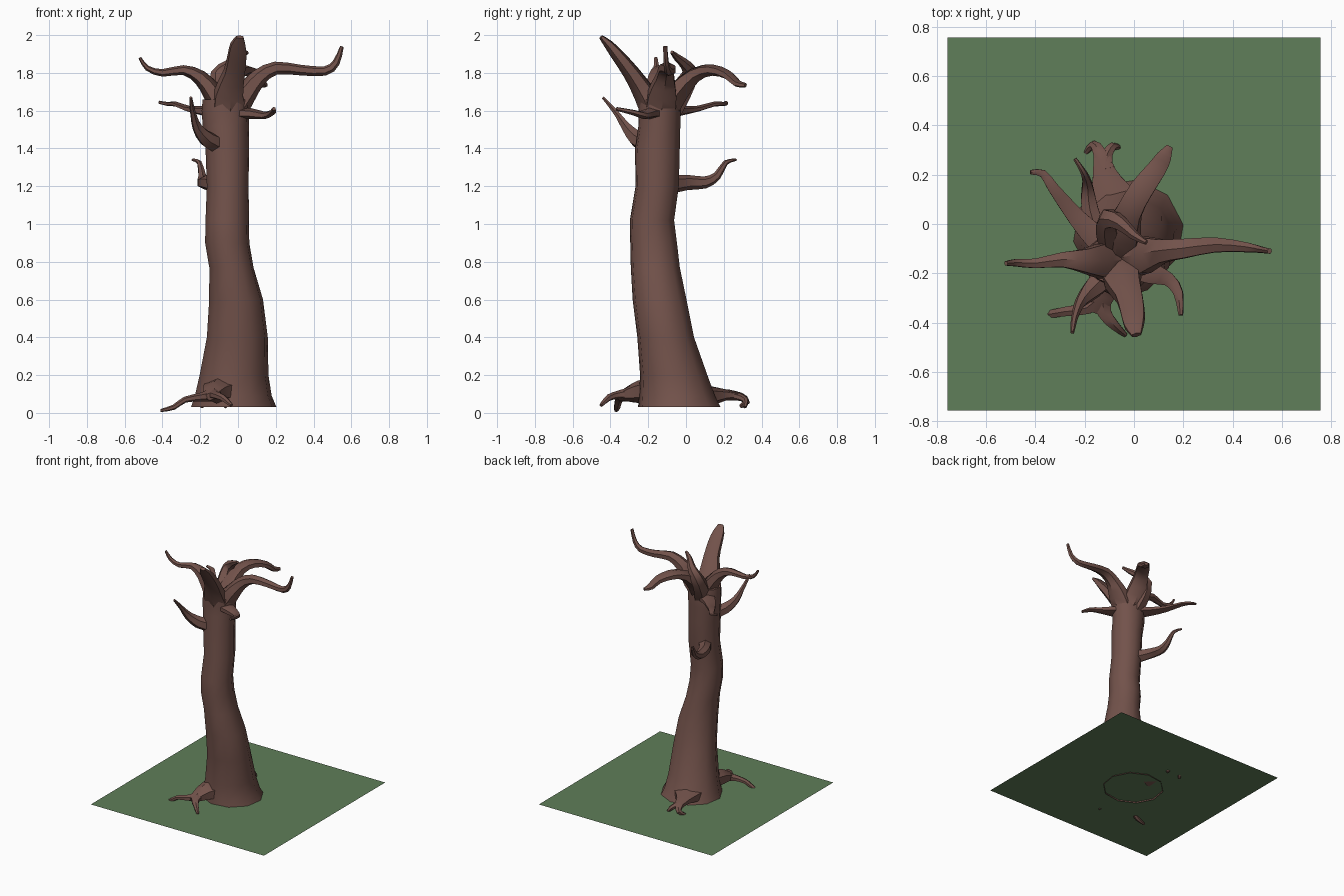
import bpy, bmesh, math
from mathutils import Vector


def material(name, color):
    m = bpy.data.materials.new(name)
    m.diffuse_color = (*color, 1)
    return m


BARK = material("bark", (0.17, 0.085, 0.07))
GRASS = material("grass", (0.115, 0.21, 0.10))


def finish(name, bm, mat, angle=45):
    bmesh.ops.recalc_face_normals(bm, faces=bm.faces)
    mesh = bpy.data.meshes.new(name)
    bm.to_mesh(mesh)
    bm.free()
    ob = bpy.data.objects.new(name, mesh)
    bpy.context.collection.objects.link(ob)
    mesh.materials.append(mat)
    bpy.ops.object.select_all(action='DESELECT')
    ob.select_set(True)
    bpy.context.view_layer.objects.active = ob
    bpy.ops.object.shade_smooth_by_angle(angle=math.radians(angle))
    return ob


def skin(bm, rings, cap_start, cap_end):
    rings = [[bm.verts.new(p) for p in r] for r in rings]
    n = len(rings[0])
    for a, b in zip(rings, rings[1:]):
        for i in range(n):
            j = (i + 1) % n
            bm.faces.new((a[i], a[j], b[j], b[i]))
    if cap_start:
        bm.faces.new(rings[0])
    if cap_end:
        bm.faces.new(rings[-1])


def smooth_path(pts, steps=2):
    # Catmull-Rom refinement of (x, y, z, width, thickness) rows
    p = [Vector(q) for q in pts]
    p = [p[0] * 2 - p[1]] + p + [p[-1] * 2 - p[-2]]
    out = []
    for a, b, c, d in zip(p, p[1:], p[2:], p[3:]):
        for k in range(steps):
            t = k / steps
            out.append(0.5 * (2 * b + (c - a) * t + (2 * a - 5 * b + 4 * c - d) * t * t
                              + (3 * b - a - 3 * c + d) * t ** 3))
    return out + [p[-2]]


def limb(name, pts, sides=6):
    # tapered tube, half-width sideways and half-thickness upward
    path = smooth_path(pts)
    rings, side = [], None
    for i, q in enumerate(path):
        lo, hi = path[max(i - 1, 0)], path[min(i + 1, len(path) - 1)]
        d = (Vector(hi[:3]) - Vector(lo[:3])).normalized()
        if side is None:
            flat = Vector(pts[-1][:3]) - Vector(pts[0][:3])
            side = Vector((flat.y, -flat.x, 0))
        side = (side - d * side.dot(d)).normalized()
        up = side.cross(d)
        ring = []
        for k in range(sides):
            a = math.tau * k / sides + math.pi / 2
            ring.append(Vector(q[:3]) + side * q[3] * math.cos(a) + up * q[4] * math.sin(a))
        rings.append(ring)
    bm = bmesh.new()
    skin(bm, rings, True, True)
    return finish(name, bm, BARK)


# ground patch
bm = bmesh.new()
bmesh.ops.create_grid(bm, x_segments=1, y_segments=1, size=0.757)
for v in bm.verts:
    v.co.z = 0.04
finish("ground_patch", bm, GRASS)

# trunk: z, min x, max x, min y, max y
sections = [(0.03, -0.245, 0.20, -0.25, 0.18), (0.09, -0.225, 0.175, -0.245, 0.15),
            (0.2, -0.2, 0.158, -0.24, 0.11), (0.4, -0.162, 0.155, -0.255, 0.04),
            (0.6, -0.15, 0.13, -0.28, 0.0), (0.77, -0.15, 0.08, -0.29, -0.035),
            (0.9, -0.172, 0.058, -0.293, -0.05), (1.02, -0.17, 0.055, -0.295, -0.065),
            (1.2, -0.163, 0.055, -0.265, -0.04), (1.4, -0.17, 0.055, -0.268, -0.035),
            (1.52, -0.185, 0.055, -0.25, -0.032), (1.6, -0.19, 0.06, -0.25, -0.03),
            (1.66, -0.185, 0.06, -0.25, -0.035)]
rings = []
for z, x0, x1, y0, y1 in sections:
    rings.append([Vector(((x0 + x1) / 2 + (x1 - x0) / 2 * 1.03 * math.cos(a),
                          (y0 + y1) / 2 + (y1 - y0) / 2 * 1.03 * math.sin(a), z))
                  for a in (math.tau * (k + 0.25) / 10 for k in range(10))])
bm = bmesh.new()
skin(bm, rings, False, True)
finish("trunk", bm, BARK, 60)

# crown branches
limb("right_branch", [(-.04, -.14, 1.58, .09, .08), (.04, -.125, 1.69, .085, .06),
                      (.11, -.11, 1.775, .055, .045), (.2, -.10, 1.825, .045, .035),
                      (.33, -.085, 1.815, .034, .028), (.46, -.095, 1.81, .022, .025),
                      (.52, -.105, 1.855, .014, .02), (.55, -.11, 1.94, .012, .01)])
limb("left_branch", [(-.06, -.15, 1.58, .09, .08), (-.13, -.15, 1.69, .08, .055),
                     (-.20, -.15, 1.775, .055, .04), (-.29, -.145, 1.815, .035, .026),
                     (-.40, -.16, 1.80, .022, .02), (-.48, -.157, 1.825, .017, .014),
                     (-.52, -.16, 1.88, .01, .008)])
limb("front_branch", [(-.05, -.15, 1.56, .10, .08), (-.05, -.22, 1.69, .085, .06),
                      (-.02, -.29, 1.80, .062, .045), (-.005, -.36, 1.89, .055, .035),
                      (.0, -.41, 1.95, .045, .025), (.01, -.45, 1.99, .022, .012)])
limb("back_branch", [(-.05, -.13, 1.58, .09, .08), (-.05, -.04, 1.70, .085, .06),
                     (-.02, .05, 1.79, .06, .04), (.03, .14, 1.815, .055, .03),
                     (.09, .22, 1.79, .045, .025), (.12, .27, 1.745, .035, .02),
                     (.145, .315, 1.735, .015, .012)])
limb("curled_branch", [(-.07, -.11, 1.58, .08, .07), (-.10, -.03, 1.70, .065, .055),
                       (-.10, .02, 1.79, .045, .045), (-.05, 0, 1.84, .03, .03),
                       (.0, -.045, 1.88, .02, .02), (.05, -.075, 1.91, .01, .01)])

# smaller branches
limb("back_left_branch", [(-.10, -.10, 1.59, .07, .035), (-.19, -.02, 1.60, .05, .025),
                          (-.26, .06, 1.61, .037, .016), (-.33, .15, 1.635, .025, .013),
                          (-.37, .205, 1.635, .018, .011), (-.42, .21, 1.645, .01, .008)])
limb("front_right_branch", [(-.02, -.16, 1.585, .07, .03), (.07, -.20, 1.585, .05, .028),
                            (.14, -.225, 1.575, .032, .02), (.18, -.28, 1.59, .022, .015),
                            (.19, -.37, 1.61, .01, .01)])
limb("front_left_branch", [(-.10, -.20, 1.42, .05, .05), (-.165, -.26, 1.45, .045, .045),
                           (-.215, -.315, 1.51, .025, .03), (-.235, -.36, 1.575, .016, .018),
                           (-.245, -.40, 1.625, .012, .013), (-.25, -.44, 1.67, .008, .008)])
limb("lower_back_branch", [(-.11, -.08, 1.21, .05, .05), (-.165, .01, 1.22, .042, .04),
                           (-.185, .10, 1.22, .035, .032), (-.19, .165, 1.255, .022, .022),
                           (-.205, .21, 1.325, .013, .014), (-.24, .265, 1.34, .008, .006)])

# roots: each side has one stem that forks into two tips
limb("front_root_stem", [(-.09, -.17, .12, .11, .07), (-.12, -.25, .11, .075, .06),
                         (-.14, -.32, .095, .05, .035), (-.15, -.36, .085, .03, .02)])
limb("front_root_left_tip", [(-.12, -.28, .10, .05, .04), (-.19, -.34, .085, .03, .024),
                             (-.28, -.355, .07, .022, .016), (-.34, -.365, .03, .018, .014),
                             (-.41, -.37, .012, .01, .008)])
limb("front_root_right_tip", [(-.13, -.29, .10, .045, .04), (-.12, -.36, .095, .032, .022),
                              (-.08, -.41, .08, .022, .018), (-.035, -.45, .04, .01, .01)])
limb("back_root_stem", [(-.07, .06, .09, .14, .06), (-.10, .14, .09, .09, .05),
                        (-.12, .21, .095, .055, .03), (-.13, .27, .09, .04, .022)])
limb("back_root_left_tip", [(-.12, .22, .095, .045, .03), (-.14, .29, .085, .03, .022),
                            (-.165, .32, .06, .02, .018), (-.195, .29, .035, .012, .01)])
limb("back_root_right_tip", [(-.12, .22, .095, .04, .028), (-.11, .28, .085, .026, .02),
                             (-.085, .315, .065, .018, .016), (-.06, .31, .03, .01, .01)])
